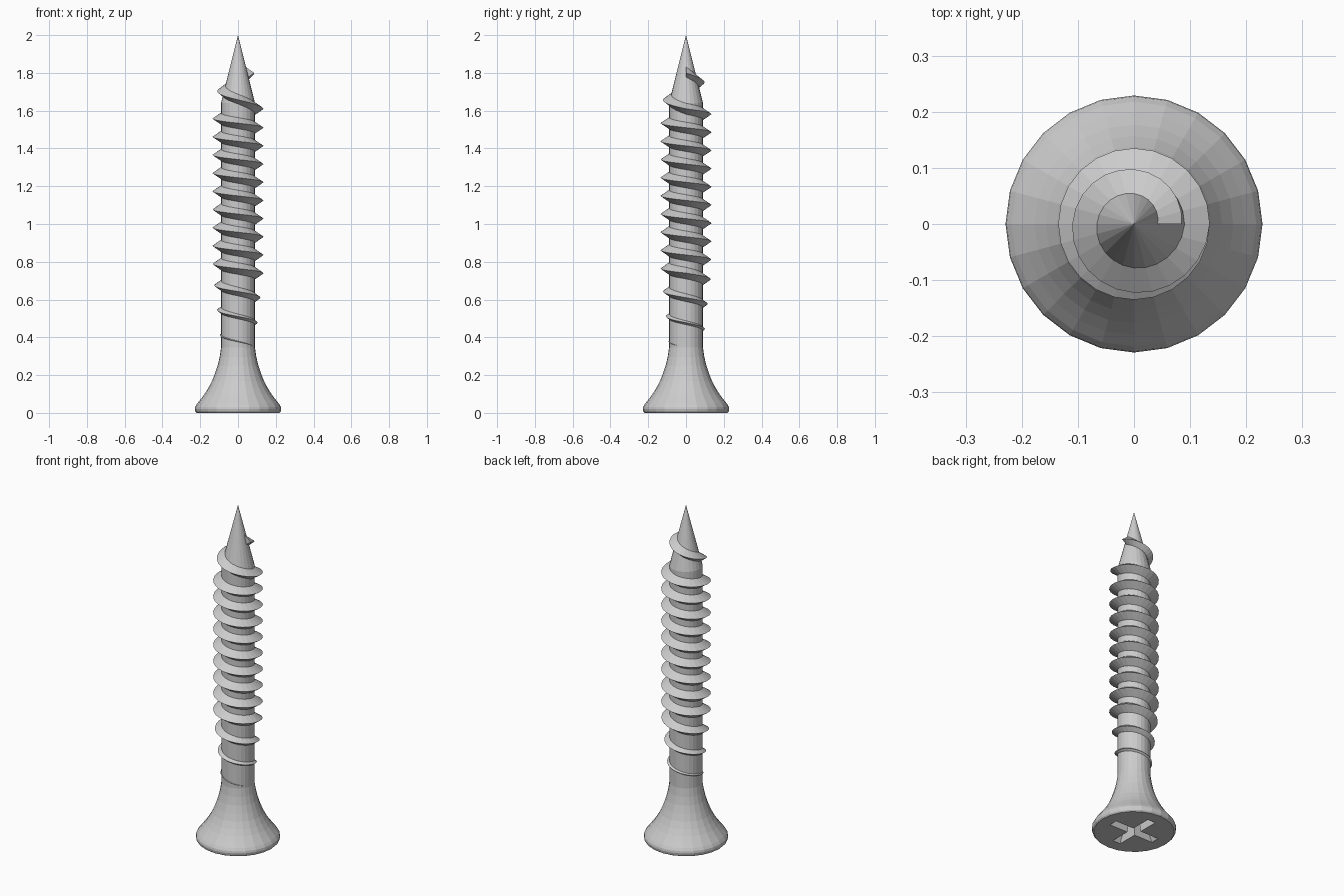
import bpy, bmesh
from math import cos, sin, pi

if "Cube" in bpy.data.objects:
    bpy.data.objects.remove(bpy.data.objects["Cube"])

SIDES = 24


def make_object(name, verts, faces):
    mesh = bpy.data.meshes.new(name)
    mesh.from_pydata(verts, [], faces)
    bm = bmesh.new()
    bm.from_mesh(mesh)
    bmesh.ops.recalc_face_normals(bm, faces=bm.faces)
    bm.to_mesh(mesh)
    bm.free()
    obj = bpy.data.objects.new(name, mesh)
    bpy.context.collection.objects.link(obj)
    return obj


def loft(name, rings, tip=None):
    """Skin equal-sized closed rings, capping the ends (or closing to a tip)."""
    n = len(rings[0])
    verts = [v for ring in rings for v in ring]
    faces = [(k * n + i, k * n + (i + 1) % n, (k + 1) * n + (i + 1) % n, (k + 1) * n + i)
             for k in range(len(rings) - 1) for i in range(n)]
    faces.append(tuple(range(n)))
    last = (len(rings) - 1) * n
    if tip:
        verts.append(tip)
        faces += [(last + i, last + (i + 1) % n, len(verts) - 1) for i in range(n)]
    else:
        faces.append(tuple(range(last, last + n)))
    return make_object(name, verts, faces)


def interp(table, t):
    for (t0, a), (t1, b) in zip(table, table[1:]):
        if t <= t1:
            return a + (b - a) * (t - t0) / (t1 - t0)
    return table[-1][1]


# Flared head, straight shank and conical tip as one turned body
profile = [(0.219, 0), (0.226, 0.007), (0.229, 0.02), (0.227, 0.032), (0.218, 0.047),
           (0.198, 0.072), (0.177, 0.1), (0.157, 0.132), (0.138, 0.168), (0.122, 0.208),
           (0.108, 0.25), (0.097, 0.297), (0.09, 0.345), (0.09, 1.64)]
rings = [[(r * cos(2 * pi * i / SIDES), r * sin(2 * pi * i / SIDES), z) for i in range(SIDES)]
         for r, z in profile]
body = loft("screw_body", rings, tip=(0, 0, 2))

# Tapered cross recess cut into the underside of the head
arm, half = 0.15, 0.026
quarter = [(arm, -half), (arm, half), (half, half)]
cross = []
for q in range(4):
    c, s = (1, 0, -1, 0)[q], (0, 1, 0, -1)[q]
    cross += [(x * c - y * s, x * s + y * c) for x, y in quarter]
levels = [(-0.02, 1.06), (0.13, 0.5)]
cutter = loft("recess_cutter", [[(x * k, y * k, z) for x, y in cross] for z, k in levels])
cutter.hide_render = True
cut = body.modifiers.new("recess", 'BOOLEAN')
cut.operation = 'DIFFERENCE'
cut.solver = 'EXACT'
cut.object = cutter
bpy.context.view_layer.objects.active = body
bpy.ops.object.modifier_apply(modifier=cut.name)
bpy.data.objects.remove(cutter)

# Helical thread: height, crest radius and root half-width by turns from the top
height = [(0, 1.80), (1, 1.61), (1.25, 1.582), (10, 0.74), (11, 0.61), (13, 0.345)]
crest = [(0, 0.085), (1, 0.135), (10, 0.135), (11, 0.119), (13, 0.089)]
width = [(0, 0.034), (10, 0.036), (13, 0.006)]
root = [(0, 0.038), (1, 0.082), (13, 0.082)]
sections = []
for i in range(13 * SIDES + 1):
    t = i / SIDES
    a = 2 * pi * t
    z, rc, w, rr = (interp(tab, t) for tab in (height, crest, width, root))
    sections.append([(r * cos(a), r * sin(a), z + dz)
                     for r, dz in ((rr, w), (rc, 0), (rr, -w))])
loft("screw_thread", sections)
